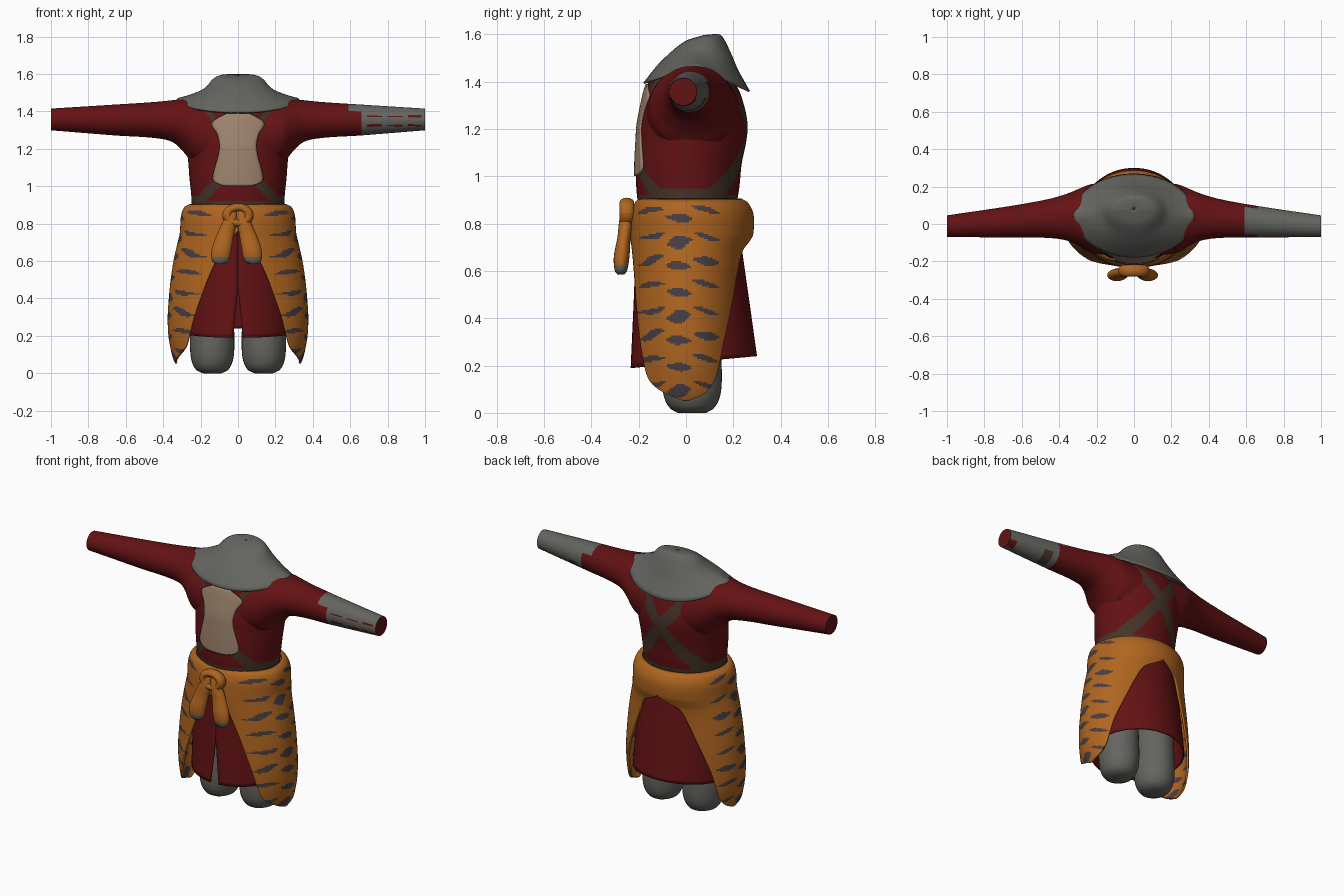
import bpy, bmesh, math
from math import sin, cos, pi, radians

if "Cube" in bpy.data.objects:
    bpy.data.objects.remove(bpy.data.objects["Cube"])


def material(name, rgb):
    m = bpy.data.materials.new(name)
    m.diffuse_color = (*rgb, 1)
    m.use_nodes = True
    m.node_tree.nodes["Principled BSDF"].inputs["Base Color"].default_value = m.diffuse_color
    return m


RED = material("dark red cloth", (0.127, 0.006, 0.007))
GREY = material("grey cloth", (0.127, 0.13, 0.115))
ORANGE = material("orange fur", (0.43, 0.13, 0.014))
STRIPE = material("dark stripe", (0.062, 0.047, 0.055))
TAN = material("tan panel", (0.34, 0.23, 0.155))
BROWN = material("brown strap", (0.058, 0.034, 0.022))


def sample(table, t):
    """Smooth interpolation of a table whose first column is the parameter."""
    n = len(table)
    t = min(max(t, table[0][0]), table[-1][0])
    i = 0
    while i < n - 2 and t > table[i + 1][0]:
        i += 1
    a, b = table[i], table[i + 1]
    p, q = table[max(i - 1, 0)], table[min(i + 2, n - 1)]
    h = b[0] - a[0]
    u = (t - a[0]) / h
    out = []
    for k in range(1, len(a)):
        m0 = (b[k] - p[k]) / (b[0] - p[0]) * h
        m1 = (q[k] - a[k]) / (q[0] - a[0]) * h
        out.append((2*u**3 - 3*u*u + 1) * a[k] + (u**3 - 2*u*u + u) * m0
                   + (3*u*u - 2*u**3) * b[k] + (u**3 - u*u) * m1)
    return out


def steps(a, b, n):
    return [a + (b - a) * i / n for i in range(n + 1)]


def loft(name, rows, mats, rule=None, closed=True, caps=True):
    """Skin rows of points; rule(centre) picks the material slot of a face."""
    bm = bmesh.new()
    vs = [[bm.verts.new(p) for p in r] for r in rows]
    n = len(rows[0])
    for r, s in zip(vs, vs[1:]):
        for j in range(n if closed else n - 1):
            k = (j + 1) % n
            bm.faces.new((r[j], r[k], s[k], s[j]))
    if caps:
        bm.faces.new(vs[0][::-1])
        bm.faces.new(vs[-1])
        bmesh.ops.recalc_face_normals(bm, faces=bm.faces[:])
    for f in bm.faces:
        f.smooth = True
        if rule:
            f.material_index = rule(f.calc_center_median())
    me = bpy.data.meshes.new(name)
    bm.to_mesh(me)
    bm.free()
    for m in mats:
        me.materials.append(m)
    ob = bpy.data.objects.new(name, me)
    bpy.context.collection.objects.link(ob)
    bpy.context.view_layer.objects.active = ob
    bpy.ops.object.select_all(action='DESELECT')
    ob.select_set(True)
    bpy.ops.object.shade_smooth_by_angle(angle=radians(45))
    return ob


def thicken(ob, t):
    m = ob.modifiers.new("thickness", 'SOLIDIFY')
    m.thickness = t


def ring(rx, yf, yb, z, n, x0=0):
    """Oval ring given its front and back y."""
    yc, ry = (yf + yb) / 2, (yb - yf) / 2
    return [(x0 + rx * cos(a), yc + ry * sin(a), z)
            for a in (2 * pi * j / n for j in range(n))]


# torso with painted harness straps
TORSO = [(0.86, 0.245, -0.20, 0.21), (0.95, 0.25, -0.21, 0.225), (1.05, 0.26, -0.21, 0.235),
         (1.15, 0.268, -0.205, 0.255), (1.22, 0.28, -0.20, 0.26), (1.30, 0.29, -0.185, 0.245),
         (1.38, 0.28, -0.165, 0.215), (1.43, 0.24, -0.14, 0.17), (1.47, 0.13, -0.07, 0.10)]


def harness(c):
    x, z = abs(c.x), c.z
    if z < 0.925 or (x > 0.17 and z < 0.95):
        return 1
    if c.y > 0:
        return int(abs(x - 0.8 * abs(z - 1.18)) < 0.045 and z < 1.42)
    mid = 0.12 + 0.5 * (z - 1.3) if z > 1.2 else 0.13 + 0.9 * (1.0 - z)
    return int(abs(x - mid) < 0.033 and (z > 1.29 or z < 1.03))


loft("torso", [ring(*sample(TORSO, z), z, 128) for z in steps(0.86, 1.47, 70)],
     [RED, BROWN], harness)

# tan chest panel, a thin plate following the torso front
PANEL = [(1.00, 0.06), (1.02, 0.125), (1.05, 0.135), (1.2, 0.10), (1.28, 0.112),
         (1.33, 0.142), (1.355, 0.125), (1.39, 0.06)]


def panel_row(z):
    w = sample(PANEL, z)[0]
    rx, yf, yb = sample(TORSO, z)
    yc, ry = (yf + yb) / 2, (yb - yf) / 2
    return [(x, yc - ry * math.sqrt(1 - (x / rx) ** 2) - 0.009, z) for x in steps(-w, w, 16)]


thicken(loft("chest_panel", [panel_row(z) for z in steps(1.0, 1.39, 30)], [TAN],
             closed=False, caps=False), 0.009)

# sleeves: x, y centre, y radius, z centre, z radius
ARM = [(0.12, 0.03, 0.20, 1.26, 0.20), (0.24, 0.03, 0.18, 1.295, 0.175),
       (0.29, 0.035, 0.155, 1.325, 0.143), (0.35, 0.037, 0.128, 1.348, 0.112),
       (0.45, 0.03, 0.105, 1.354, 0.096), (0.65, 0.013, 0.085, 1.354, 0.083),
       (1.0, -0.012, 0.058, 1.357, 0.058)]


def bracer(c):
    if c.x < 0.59 or c.x > 0.999 or (c.x < 0.66 and c.z < 1.40):
        return 0
    if c.y < 0 and 0.68 < c.x < 0.98 and (abs(c.z - 1.372) < 0.006 or abs(c.z - 1.325) < 0.005):
        return int(c.x * 100 % 11 < 3)
    if c.z < 1.33 and c.y > 0.0:
        return 2 if 0.70 < c.x < 0.76 else int(c.x < 0.95)
    return 1


for side, name in ((1, "left_sleeve"), (-1, "right_sleeve")):
    rows = []
    for x in steps(0.12, 1.0, 88):
        yc, ry, zc, rz = sample(ARM, x)
        rows.append([(side * x, yc + ry * cos(a), zc + rz * sin(a))
                     for a in (2 * pi * j / 64 for j in range(64))])
    loft(name, rows, [RED, GREY, BROWN], bracer)

# shoulder cape: rx, y centre, ry, then z at front, side and back
CAPE = [(0, 0.325, 0.045, 0.225, 1.395, 1.47, 1.36), (1, 0.25, 0.05, 0.17, 1.47, 1.492, 1.45),
        (2, 0.18, 0.065, 0.125, 1.528, 1.523, 1.52), (3, 0.135, 0.07, 0.09, 1.56, 1.572, 1.58),
        (4, 0.09, 0.075, 0.062, 1.578, 1.594, 1.60), (5, 0.005, 0.08, 0.005, 1.596, 1.597, 1.597)]


def cape_row(t):
    rx, yc, ry, zf, zs, zb = sample(CAPE, t)
    row = []
    for j in range(48):
        s = sin(2 * pi * j / 48)
        row.append((rx * cos(2 * pi * j / 48), yc + ry * s,
                    zs + ((zf if s < 0 else zb) - zs) * abs(s)))
    return row


thicken(loft("shoulder_cape", [cape_row(t) for t in steps(0, 5, 20)], [GREY], caps=False), 0.008)

# lower robe with a front slit and a hem that rises to the back
ROBE = [(0.19, 0.29, -0.235, 0.30), (0.45, 0.28, -0.222, 0.268),
        (0.7, 0.265, -0.212, 0.235), (0.9, 0.247, -0.20, 0.212)]


def robe_row(z):
    rx, yf, yb = sample(ROBE, z)
    yc, ry = (yf + yb) / 2, (yb - yf) / 2
    gap = max(0, 0.46 - z) / 0.27 * 0.10
    low = (0.9 - z) / 0.71
    return [(rx * cos(a), yc + ry * sin(a), z + 0.025 * (1 + sin(a)) * low ** 2)
            for a in steps(-pi / 2 + gap, 1.5 * pi - gap, 64)]


thicken(loft("lower_robe", [robe_row(z) for z in steps(0.19, 0.9, 30)], [RED],
             closed=False, caps=False), 0.008)

# rounded trouser legs
LEG = [(0, 0.05, 0.06), (0.012, 0.08, 0.085), (0.05, 0.105, 0.112), (0.11, 0.117, 0.125),
       (0.22, 0.118, 0.125), (0.6, 0.10, 0.11)]
for side, name in ((1, "left_leg"), (-1, "right_leg")):
    rows = []
    for z in steps(0, 0.6, 40):
        rx, ry = sample(LEG, z)
        rows.append(ring(rx, 0.025 - ry, 0.025 + ry, z, 32, side * 0.138))
    loft(name, rows, [GREY])

# striped fur wrap: z, rx, front ry, back ry, front angle, back angle
WRAP = [(0.05, 0.335, 0.24, 0.24, 2, 2), (0.08, 0.348, 0.245, 0.245, 20, 18),
        (0.13, 0.36, 0.25, 0.25, 37, 28), (0.2, 0.372, 0.25, 0.25, 45, 34),
        (0.3, 0.376, 0.25, 0.25, 51, 40), (0.4, 0.37, 0.245, 0.25, 57, 47),
        (0.5, 0.36, 0.24, 0.25, 63, 54), (0.6, 0.345, 0.235, 0.25, 70, 61),
        (0.69, 0.325, 0.235, 0.26, 77, 69), (0.73, 0.315, 0.235, 0.275, 84, 82),
        (0.76, 0.31, 0.235, 0.285, 90, 90), (0.84, 0.305, 0.23, 0.285, 90, 90),
        (0.89, 0.285, 0.215, 0.26, 90, 90), (0.905, 0.255, 0.20, 0.235, 90, 90)]


def wrap_row(z):
    rx, rf, rb, af, ab = sample(WRAP, z)
    af, ab = min(af, 90), min(ab, 90)
    return [(rx * cos(a), (rf if a < 0 else rb) * sin(a), z)
            for a in steps(-radians(af), radians(ab), 72)]


def stripes(c):
    d = c.y + 0.03
    if c.z > 0.885 or c.x < 0.13:
        return 0
    pitch = 0.105
    wob = 0.008 * sin(40 * c.z + 25 * c.y)
    blob = abs((c.z - 0.04 + wob) / pitch % 1 - 0.5) * pitch
    if blob < 0.022 * (1 - (d / 0.055) ** 2):
        return 1
    flank = abs((c.z + 0.01 + 0.25 * abs(d) + wob) / pitch % 1 - 0.5) * pitch
    return int(flank < 0.014 * (1 - ((abs(d) - 0.115) / 0.06) ** 2))


wrap = loft("fur_wrap", [wrap_row(z) for z in steps(0.05, 0.905, 120)], [ORANGE, STRIPE],
            stripes, closed=False, caps=False)
wrap.modifiers.new("mirror", 'MIRROR')
thicken(wrap, 0.012)

# hanging paws of the fur wrap: z, x, y, rx, ry
PAW = [(0.585, 0.095, -0.275, 0.025, 0.015), (0.60, 0.094, -0.275, 0.045, 0.026),
       (0.66, 0.088, -0.272, 0.053, 0.033), (0.74, 0.068, -0.262, 0.046, 0.028),
       (0.82, 0.042, -0.253, 0.036, 0.028), (0.88, 0.028, -0.245, 0.022, 0.02)]
for side, name, shift in ((1, "left_paw", -0.015), (-1, "right_paw", 0)):
    rows = []
    for z in steps(0.585, 0.88, 24):
        x, y, rx, ry = sample(PAW, z)
        rows.append(ring(rx, y - ry, y + ry, z, 20, side * x + side * shift))
    loft(name, rows, [ORANGE, GREY], lambda c: int(c.z < 0.625))

# knot at the waist
knot = []
for j in range(33):
    a = 2 * pi * j / 32
    knot.append([((0.058 + 0.026 * cos(b)) * cos(a), -0.25 - 0.032 * sin(b),
                  0.845 + (0.042 + 0.022 * cos(b)) * sin(a))
                 for b in (2 * pi * k / 14 for k in range(14))])
loft("waist_knot", knot, [ORANGE], caps=False)
